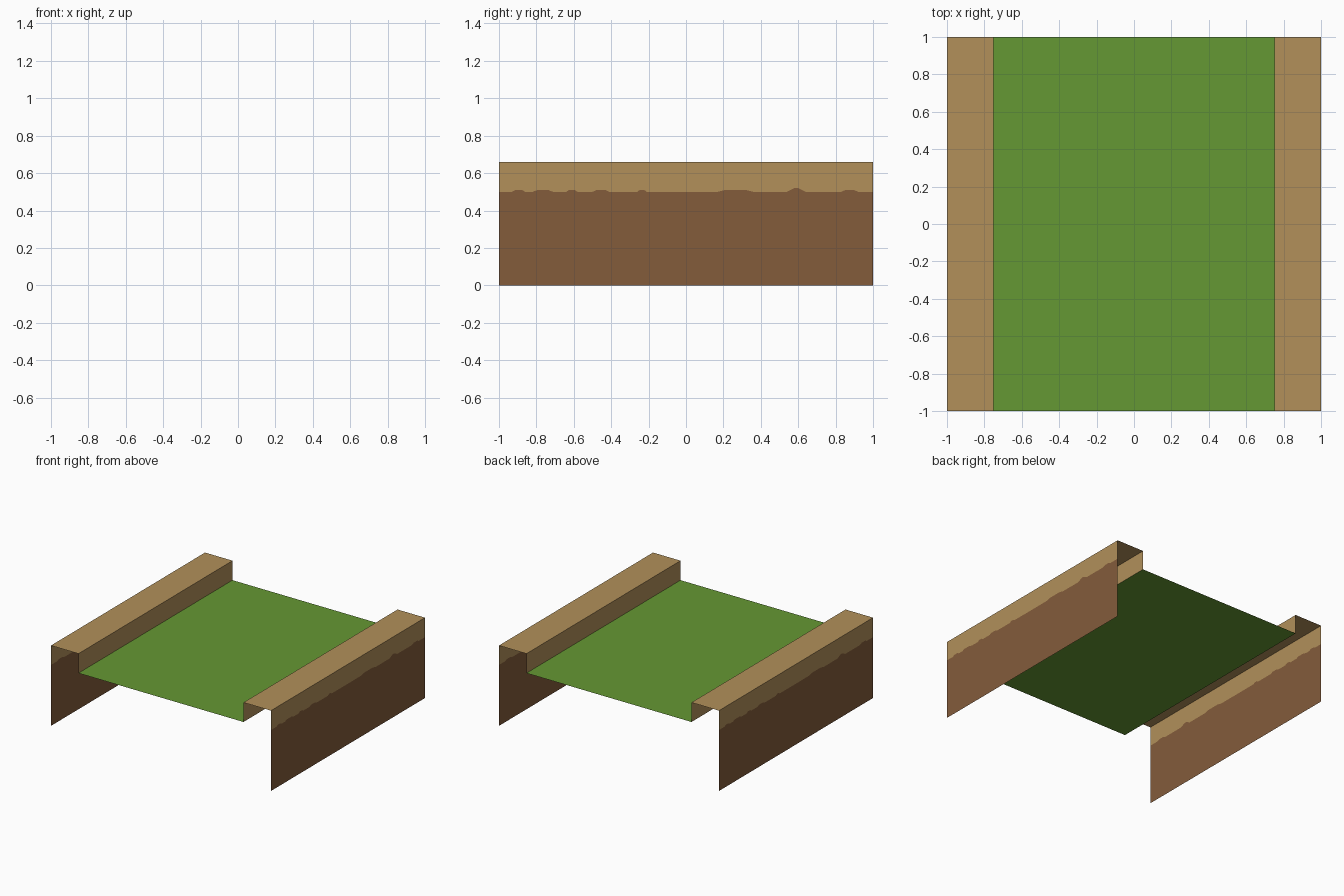
import bpy
import math
from mathutils import Matrix

if "Cube" in bpy.data.objects:
    bpy.data.objects.remove(bpy.data.objects["Cube"])

HALF, INNER = 1.0, 0.75        # outer and inner curb positions
TOP, GROUND = 0.66, 0.50       # curb top and grass height


def material(name, srgb):
    m = bpy.data.materials.new(name)
    m.diffuse_color = [((c / 255 + 0.055) / 1.055) ** 2.4 for c in srgb] + [1]
    m.use_nodes = True
    m.node_tree.nodes["Principled BSDF"].inputs["Base Color"].default_value = m.diffuse_color
    return m


sand = material("sand", (178, 144, 90))
dirt = material("dirt_brown", (132, 92, 59))
grass = material("grass_green", (101, 152, 51))


def sheet(name, verts, faces, mat, turn=0):
    """Open sheet object, optionally turned about z."""
    me = bpy.data.meshes.new(name)
    me.from_pydata(verts, [], faces)
    me.transform(Matrix.Rotation(turn, 4, 'Z'))
    me.materials.append(mat)
    ob = bpy.data.objects.new(name, me)
    bpy.context.collection.objects.link(ob)


# Ragged dirt edge: start, end and height of each small bump along y
bumps = [(-0.93, -0.86, 0.51), (-0.82, -0.71, 0.51), (-0.64, -0.58, 0.51),
         (-0.50, -0.41, 0.51), (-0.26, -0.21, 0.51), (0.17, 0.36, 0.51),
         (0.54, 0.64, 0.52), (0.83, 0.92, 0.51)]
edge = [(HALF, -HALF, GROUND)]
for a, b, h in bumps:
    s = 0.25 * (b - a) if h < 0.515 else 0.45 * (b - a)
    s = min(s, 0.04)
    edge += [(HALF, a, GROUND), (HALF, a + s, h), (HALF, b - s, h), (HALF, b, GROUND)]
edge.append((HALF, HALF, GROUND))
n = len(edge)

# Both sides are the same part, turned half a circle
for side, turn in (("right", 0), ("left", math.pi)):
    # Lower dirt wall, as strips below the ragged edge
    low = [(x, y, 0) for x, y, z in edge]
    sheet(side + "_dirt_wall", low + edge,
          [(i, i + 1, n + i + 1, n + i) for i in range(n - 1)], dirt, turn)
    # Sand band above the ragged edge
    high = [(x, y, TOP) for x, y, z in edge]
    sheet(side + "_sand_band", edge + high,
          [(i, i + 1, n + i + 1, n + i) for i in range(n - 1)], sand, turn)
    # Curb top and inner face
    prof = [(HALF, TOP), (INNER, TOP), (INNER, GROUND)]
    sheet(side + "_curb", [(x, y, z) for x, z in prof for y in (-HALF, HALF)],
          [(0, 1, 3, 2), (2, 3, 5, 4)], sand, turn)

# Grass floor between the curbs
sheet("grass_floor", [(-INNER, -HALF, GROUND), (INNER, -HALF, GROUND),
                      (INNER, HALF, GROUND), (-INNER, HALF, GROUND)],
      [(0, 1, 2, 3)], grass)
